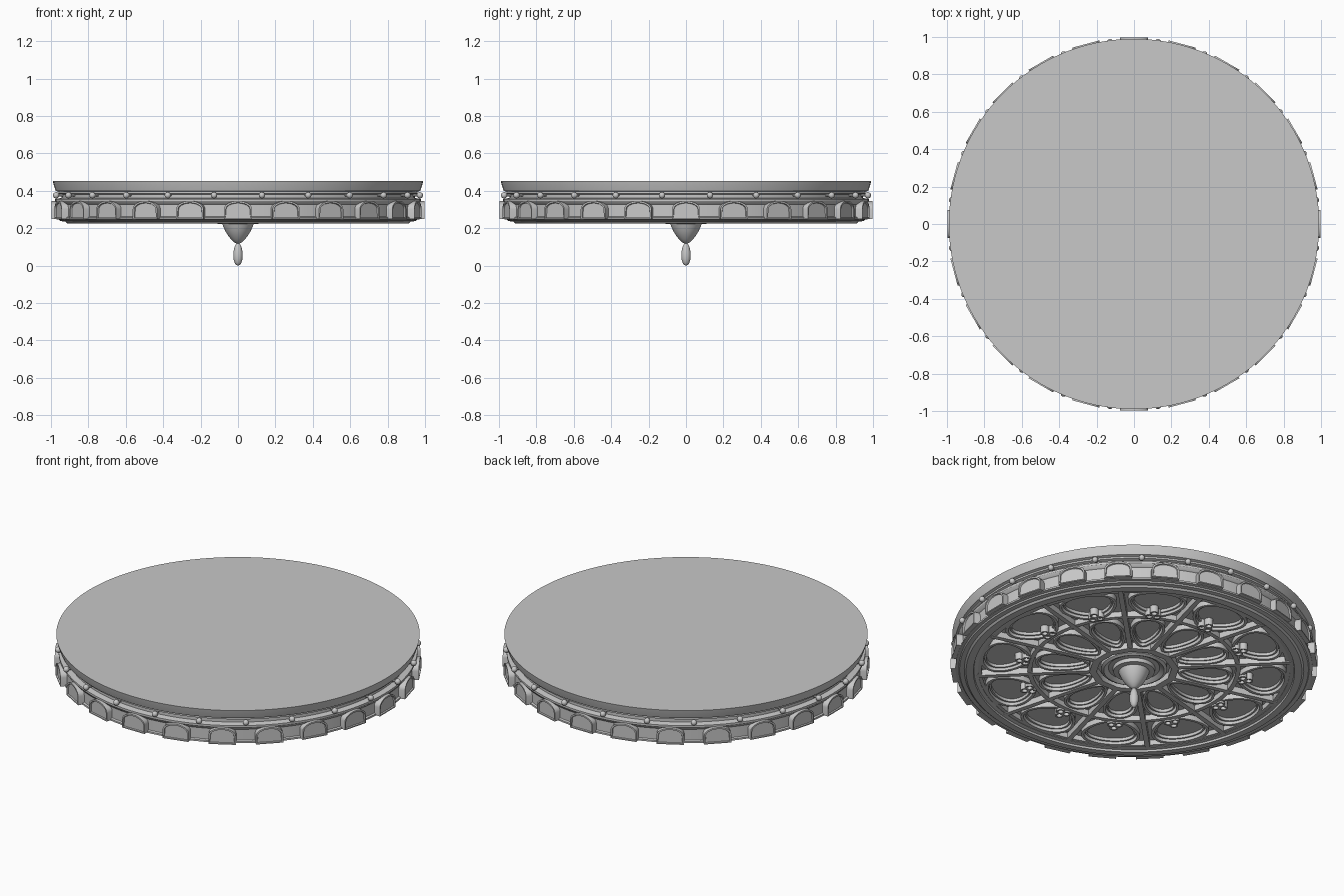
import bpy, bmesh, math
from mathutils import Matrix, Vector

if "Cube" in bpy.data.objects:
    bpy.data.objects.remove(bpy.data.objects["Cube"])

TAU = 2 * math.pi
stone = bpy.data.materials.new("grey stone")
stone.diffuse_color = (0.58, 0.58, 0.58, 1)
stone.use_nodes = True
stone.node_tree.nodes["Principled BSDF"].inputs["Base Color"].default_value = stone.diffuse_color


def finish(name, bm, angle=30):
    bmesh.ops.recalc_face_normals(bm, faces=bm.faces)
    me = bpy.data.meshes.new(name)
    bm.to_mesh(me)
    bm.free()
    ob = bpy.data.objects.new(name, me)
    bpy.context.collection.objects.link(ob)
    me.materials.append(stone)
    bpy.ops.object.select_all(action='DESELECT')
    bpy.context.view_layer.objects.active = ob
    ob.select_set(True)
    bpy.ops.object.shade_smooth_by_angle(angle=math.radians(angle))
    return ob


def lathe(name, profile, n=96, closed=False, phase=0.0):
    """Revolve (radius, z) points about z; points on the axis become poles."""
    bm = bmesh.new()
    rings = []
    for r, z in profile:
        if r == 0:
            rings.append([bm.verts.new((0, 0, z))] * n)
        else:
            rings.append([bm.verts.new((r * math.cos(TAU * i / n + phase),
                                        r * math.sin(TAU * i / n + phase), z)) for i in range(n)])
    pairs = list(zip(rings, rings[1:])) + ([(rings[-1], rings[0])] if closed else [])
    for a, b in pairs:
        for i in range(n):
            j = (i + 1) % n
            vs = list(dict.fromkeys([a[i], a[j], b[j], b[i]]))
            if len(vs) > 2:
                bm.faces.new(vs)
    return finish(name, bm)


def hoop(name, r0, r1, z0, z1, n=96, phase=0.0):
    return lathe(name, [(r0, z1), (r0, z0), (r1, z0), (r1, z1)], n, True, phase)


def add_frame(bm, pts, width, z0, z1, turn):
    """Flat-bottomed moulding that follows a closed outline."""
    n = len(pts)
    rot = Matrix.Rotation(turn, 3, 'Z')
    loops = [[], [], [], []]
    for i, p in enumerate(pts):
        t = (pts[(i + 1) % n] - pts[i - 1]).normalized()
        q = p + Vector((-t.y, t.x)) * width
        for k, (s, z) in enumerate(((p, z1), (p, z0), (q, z0), (q, z1))):
            loops[k].append(bm.verts.new(rot @ Vector((s.x, s.y, z))))
    for k in range(4):
        a, b = loops[k], loops[(k + 1) % 4]
        for i in range(n):
            j = (i + 1) % n
            bm.faces.new((a[i], a[j], b[j], b[i]))


def egg(centre, length, width, taper, n=36):
    """Egg outline pointing along x, fuller on its outer end."""
    out = []
    for i in range(n):
        t = TAU * i / n
        out.append(Vector((centre + length * math.cos(t),
                           width * math.sin(t) * (1 + taper * math.cos(t)))))
    return out


def petals(name, outline, width, z0):
    bm = bmesh.new()
    for k in range(12):
        add_frame(bm, outline, width, z0, PANEL + 0.005, k * TAU / 12)
    return finish(name, bm)


PANEL = 0.27   # height of the recessed underside

# Main drum: top slab, bead groove, side band, stepped lower rim, recess
lathe("drum", [(0, 0.452), (0.99, 0.452), (0.985, 0.43), (0.975, 0.40), (0.96, 0.395),
               (0.96, 0.385), (0.945, 0.38), (0.945, 0.362), (0.978, 0.356), (0.978, 0.345),
               (0.968, 0.33), (0.962, 0.326), (0.962, 0.262), (0.972, 0.258), (0.972, 0.248),
               (0.955, 0.245), (0.95, 0.238), (0.925, 0.236), (0.915, 0.226), (0.875, 0.224),
               (0.872, 0.235), (0.85, 0.238), (0.848, PANEL), (0, PANEL)], 120)

# Arched plates around the side
bm = bmesh.new()
shape = [(-0.075, 0.25), (0.075, 0.25)]
for i in range(13):
    a = math.pi * i / 12
    shape.append((0.075 * math.cos(a), 0.302 + 0.044 * math.sin(a)))
for k in range(24):
    rot = Matrix.Rotation(k * TAU / 24, 3, 'Z')
    front = [bm.verts.new(rot @ Vector((x, -0.996, z))) for x, z in shape]
    back = [bm.verts.new(rot @ Vector((x, -0.95, z))) for x, z in shape]
    face = bm.faces.new(front)
    for i in range(len(shape)):
        j = (i + 1) % len(shape)
        bm.faces.new((front[j], front[i], back[i], back[j]))
    face.normal_update()
    bmesh.ops.inset_individual(bm, faces=[face], thickness=0.009, depth=0)
    bmesh.ops.inset_individual(bm, faces=[face], thickness=0.003, depth=-0.008)
finish("arch_plates", bm, 25)

# Beads in the groove
bm = bmesh.new()
for k in range(24):
    a = (k + 0.5) * TAU / 24
    bmesh.ops.create_uvsphere(bm, u_segments=12, v_segments=8, radius=0.017, matrix=Matrix.Translation(
        (0.981 * math.cos(a), 0.981 * math.sin(a), 0.376)))
    bmesh.ops.create_cone(bm, cap_ends=True, segments=8, radius1=0.007, radius2=0.007, depth=0.05,
                          matrix=Matrix.Rotation(a, 4, 'Z') @ Matrix.Translation((0.955, 0, 0.376))
                          @ Matrix.Rotation(math.pi / 2, 4, 'Y'))
finish("beads", bm, 40)

# Underside tracery: spokes, petals, rings
bm = bmesh.new()
for k in range(12):
    m = (Matrix.Rotation((k + 0.5) * TAU / 12, 4, 'Z') @ Matrix.Translation((0.545, 0, 0.255))
         @ Matrix.Diagonal((0.63, 0.028, 0.04, 1)))
    bmesh.ops.create_cube(bm, size=1, matrix=m)
finish("spokes", bm)
petals("outer_petals", egg(0.71, 0.135, 0.158, 0.22), 0.016, 0.24)
petals("outer_petal_linings", egg(0.71, 0.113, 0.136, 0.22), 0.01, 0.253)
petals("inner_petals", egg(0.395, 0.15, 0.09, 0.3), 0.014, 0.24)
petals("inner_petal_linings", egg(0.395, 0.13, 0.07, 0.3), 0.008, 0.253)
hoop("middle_ring", 0.555, 0.58, 0.238, PANEL + 0.005)
hoop("outer_ring", 0.83, 0.855, 0.24, PANEL + 0.005)

# Trefoils on the middle ring
bm = bmesh.new()
for k in range(12):
    for j in range(3):
        a = j * TAU / 3
        c = Vector((0.61 + 0.024 * math.cos(a), 0.024 * math.sin(a)))
        ring = [c + 0.024 * Vector((math.cos(TAU * i / 14), math.sin(TAU * i / 14)))
                for i in range(14)]
        add_frame(bm, ring, 0.009, 0.229, PANEL + 0.005, k * TAU / 12)
finish("trefoils", bm)

# Centre boss: twelve-sided collar, ring and dished disc
hoop("collar", 0.205, 0.245, 0.232, PANEL + 0.005, 12, TAU / 24)
lathe("boss", [(0.18, PANEL + 0.005), (0.18, 0.24), (0.165, 0.232), (0.15, 0.24), (0.14, 0.248),
               (0.115, 0.245), (0.112, 0.224), (0.085, 0.222), (0, 0.222)], 48)

# Hanging cup and drop
lathe("pendant_cup", [(0, 0.226), (0.085, 0.226), (0.079, 0.21), (0.068, 0.185), (0.054, 0.162),
                      (0.038, 0.142), (0.022, 0.126), (0.008, 0.118), (0, 0.116)], 32)
drop = []
for i in range(17):
    t = math.pi * i / 16
    r = 0.025 * math.sin(t) * (1 - 0.1 * math.cos(t))
    drop.append((0 if i in (0, 16) else r, 0.061 + 0.061 * math.cos(t)))
lathe("pendant_drop", drop, 24)
